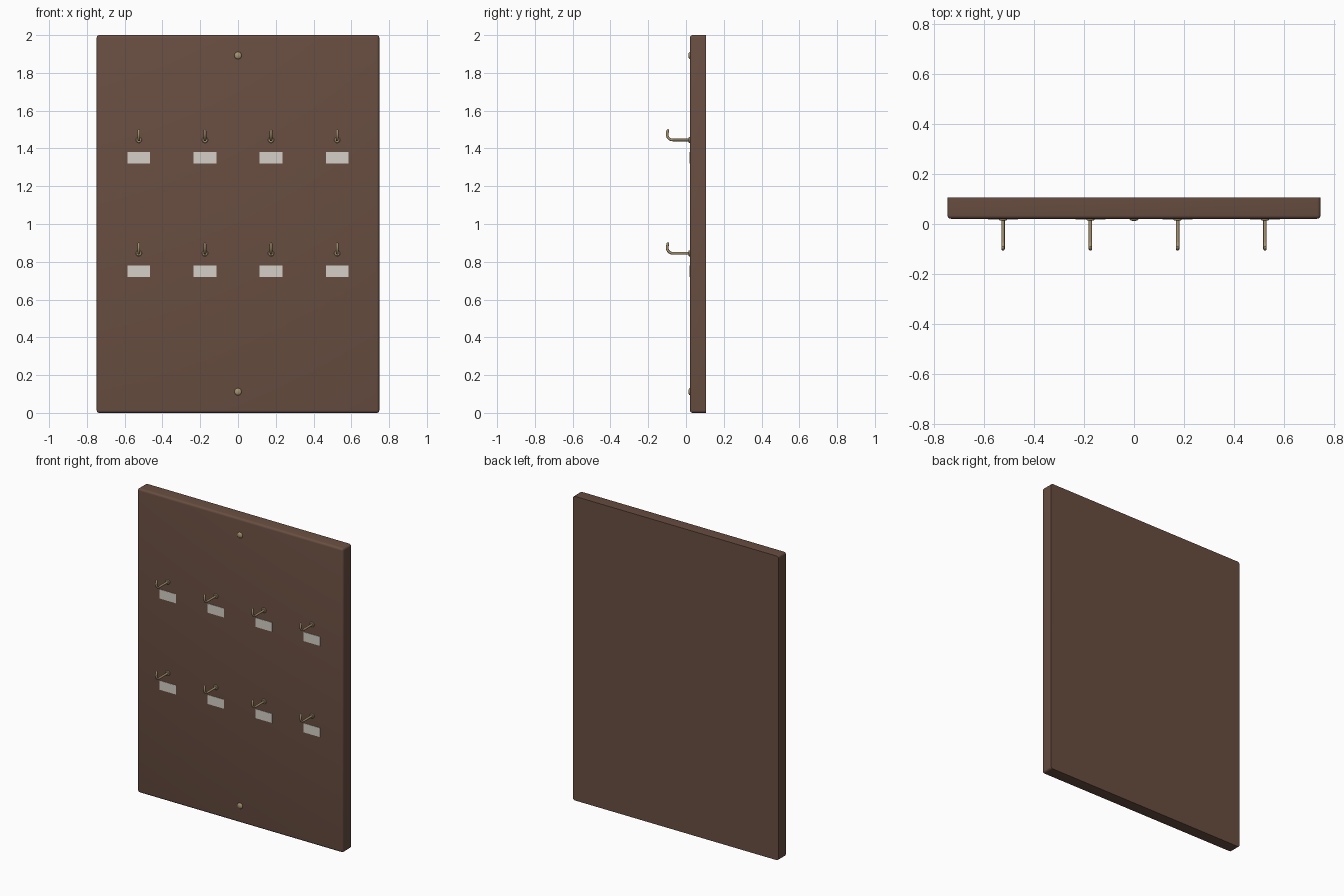
import bpy, bmesh, math
from mathutils import Matrix, Vector

if "Cube" in bpy.data.objects:
    bpy.data.objects.remove(bpy.data.objects["Cube"])

FRONT, BACK = 0.021, 0.107


def material(name, rgb):
    m = bpy.data.materials.new(name)
    m.diffuse_color = (*rgb, 1)
    m.use_nodes = True
    m.node_tree.nodes["Principled BSDF"].inputs["Base Color"].default_value = m.diffuse_color
    return m


WOOD = material("wood", (0.14, 0.076, 0.053))
BRASS = material("brass", (0.38, 0.29, 0.16))
PAPER = material("paper", (0.66, 0.63, 0.57))


def add(name, bm, mat, smooth=True):
    bmesh.ops.recalc_face_normals(bm, faces=bm.faces)
    me = bpy.data.meshes.new(name)
    bm.to_mesh(me)
    bm.free()
    me.materials.append(mat)
    ob = bpy.data.objects.new(name, me)
    bpy.context.collection.objects.link(ob)
    if smooth:
        bpy.ops.object.select_all(action='DESELECT')
        ob.select_set(True)
        bpy.context.view_layer.objects.active = ob
        bpy.ops.object.shade_smooth_by_angle(angle=math.radians(40))
    return ob


def box(size, centre):
    bm = bmesh.new()
    bmesh.ops.create_cube(bm, size=1, matrix=Matrix.Translation(centre) @ Matrix.Diagonal((*size, 1)))
    return bm


def lathe(bm, profile, x, z, n=20):
    # profile of (radius, y) turned about the y axis
    prev = None
    for r, y in profile:
        if r == 0:
            ring = [bm.verts.new((x, y, z))] * n
        else:
            ring = [bm.verts.new((x + r * math.cos(2 * math.pi * i / n), y,
                                  z + r * math.sin(2 * math.pi * i / n))) for i in range(n)]
        if prev:
            for i in range(n):
                j = (i + 1) % n
                quad = dict.fromkeys((prev[i], prev[j], ring[j], ring[i]))
                bm.faces.new(list(quad))
        prev = ring


def tube(bm, path, x, z, n=12):
    # path of (y, z offset, radius) swept in the side plane
    prev = None
    for k, (y, dz, r) in enumerate(path):
        a, b = path[max(k - 1, 0)], path[min(k + 1, len(path) - 1)]
        t = Vector((0, b[0] - a[0], b[1] - a[1])).normalized()
        side = Vector((1, 0, 0))
        up = t.cross(side)
        c = Vector((x, y, z + dz))
        ring = [bm.verts.new(c + r * (math.cos(2 * math.pi * i / n) * side +
                                      math.sin(2 * math.pi * i / n) * up)) for i in range(n)]
        if prev:
            for i in range(n):
                j = (i + 1) % n
                bm.faces.new((prev[i], prev[j], ring[j], ring[i]))
        else:
            bm.faces.new(ring)
        prev = ring
    bm.faces.new(prev)


# Board: rounded front edges and corners, sharp back edge
bm = box((1.496, BACK - FRONT, 2.0), (0, (FRONT + BACK) / 2, 1.0))
edges = [e for e in bm.edges if any(v.co.y < 0.06 for v in e.verts)]
bmesh.ops.bevel(bm, geom=edges, offset=0.014, segments=4, profile=0.5, affect='EDGES')
add("board", bm, WOOD)

# Hook side profile: straight shank, upward bend, rounded tip
R, r = 0.03, 0.007
hook_path = [(FRONT + 0.003, 0, r), (-0.07, 0, r)]
for k in range(1, 9):
    a = math.radians(100) * k / 8
    hook_path.append((-0.07 - R * math.sin(a), R * (1 - math.cos(a)), r))
hook_path += [(-0.0965, 0.048, r), (-0.0955, 0.053, r * 0.87),
              (-0.0948, 0.0565, r * 0.5), (-0.0946, 0.058, r * 0.1)]
rosette = [(0, FRONT + 0.002), (0.016, FRONT + 0.002), (0.016, FRONT - 0.004),
           (0.013, FRONT - 0.007), (0, FRONT - 0.008)]

# Two rows of four hooks with a label under each
for row, z in (("upper", 1.445), ("lower", 0.845)):
    for i in range(4):
        x = -0.525 + 0.35 * i
        bm = bmesh.new()
        lathe(bm, rosette, x, z)
        tube(bm, hook_path, x, z)
        add(f"hook_{row}_{i + 1}", bm, BRASS)
        add(f"label_{row}_{i + 1}",
            box((0.12, 0.003, 0.06), (x, FRONT - 0.0005, z - 0.095)), PAPER, False)

# Domed fixing screws at top and bottom
dome = [(0, FRONT + 0.002), (0.019, FRONT + 0.002)]
dome += [(0.019 * math.cos(a), FRONT - 0.009 * math.sin(a))
         for a in (math.radians(d) for d in (0, 20, 40, 60, 78))] + [(0, FRONT - 0.009)]
for name, z in (("screw_top", 1.892), ("screw_bottom", 0.112)):
    bm = bmesh.new()
    lathe(bm, dome, 0, z)
    add(name, bm, BRASS)
